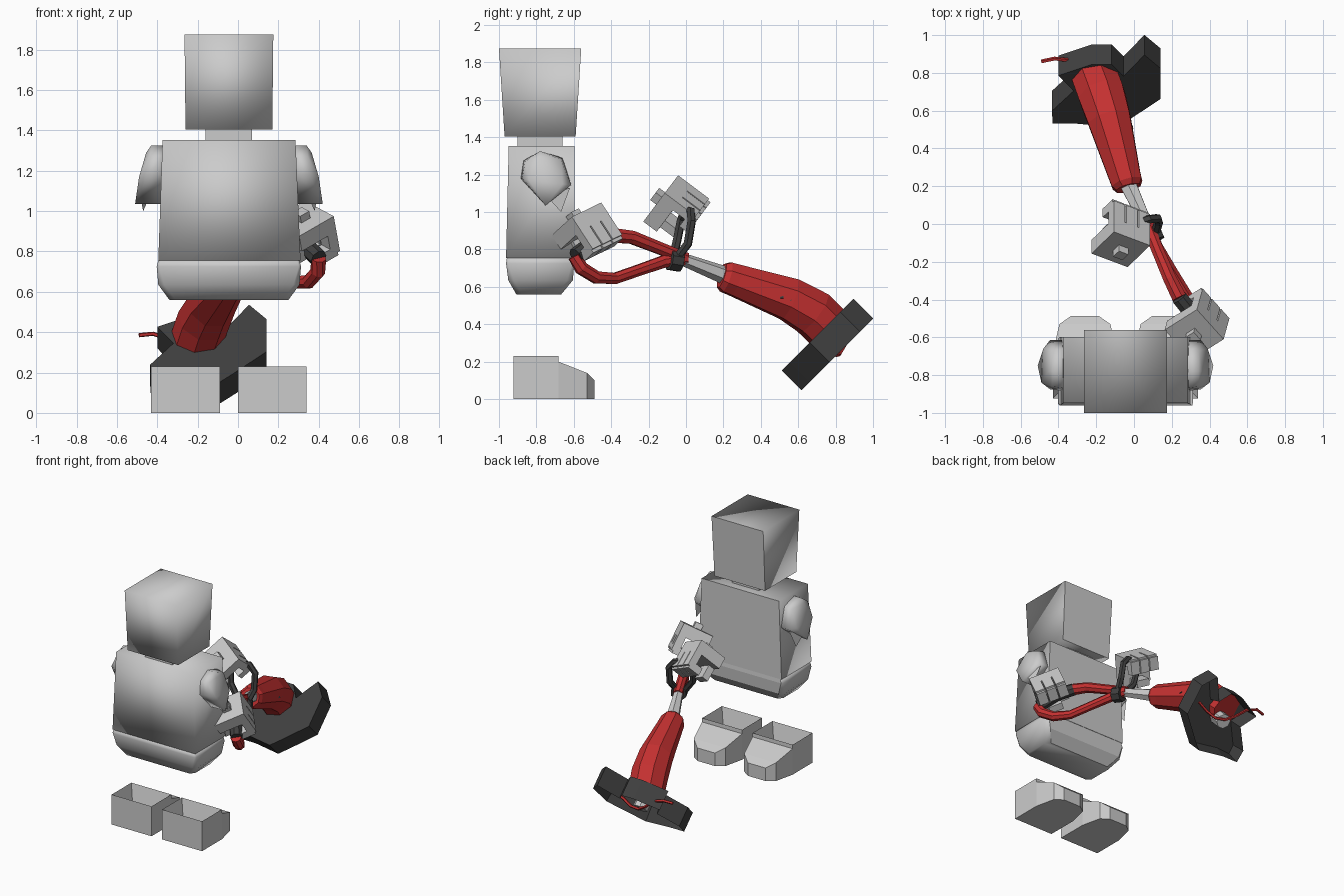
import bpy, bmesh, math
from mathutils import Vector as V

MID = -0.045  # symmetry plane of the figure


def mat(name, c):
    m = bpy.data.materials.new(name)
    m.diffuse_color = (*c, 1)
    return m


RED = mat("red_plastic", (0.55, 0.03, 0.03))
DARK = mat("dark_plastic", (0.05, 0.05, 0.05))


def finish(name, bm, m=None, soft=False):
    bmesh.ops.recalc_face_normals(bm, faces=bm.faces)
    if soft:  # soft shading everywhere except around the chest-side faces
        for f in bm.faces:
            f.smooth = True
            if f.normal.y > 0.7:
                for e in f.edges:
                    e.smooth = False
    me = bpy.data.meshes.new(name)
    bm.to_mesh(me)
    bm.free()
    ob = bpy.data.objects.new(name, me)
    bpy.context.collection.objects.link(ob)
    if m:
        me.materials.append(m)
    return ob


def skin(rings):
    bm = bmesh.new()
    vs = [[bm.verts.new(p) for p in r] for r in rings]
    n = len(vs[0])
    for a, b in zip(vs, vs[1:]):
        for i in range(n):
            bm.faces.new((a[i], a[(i + 1) % n], b[(i + 1) % n], b[i]))
    bm.faces.new(vs[0])
    bm.faces.new(vs[-1][::-1])
    bmesh.ops.recalc_face_normals(bm, faces=bm.faces)
    return bm


def rect(x0, x1, y0, y1, z):
    return [(x0, y0, z), (x1, y0, z), (x1, y1, z), (x0, y1, z)]


def octa(x0, x1, y0, y1, z, c):
    return [(x0 + c, y0, z), (x1 - c, y0, z), (x1, y0 + c, z), (x1, y1 - c, z),
            (x1 - c, y1, z), (x0 + c, y1, z), (x0, y1 - c, z), (x0, y0 + c, z)]


def tube(name, pts, radii, n=8, m=None, ref=(0, 0, 1)):
    pts = [V(p) for p in pts]
    if not isinstance(radii, list):
        radii = [radii] * len(pts)
    rings = []
    for i, p in enumerate(pts):
        t = (pts[min(i + 1, len(pts) - 1)] - pts[max(i - 1, 0)]).normalized()
        s = t.cross(V(ref)).normalized()
        u = s.cross(t)
        ang = [2 * math.pi * (k + 0.5) / n for k in range(n)]
        rings.append([p + radii[i] * (math.cos(a) * s + math.sin(a) * u) for a in ang])
    return finish(name, skin(rings), m)


def hull(name, pts, soft=False):
    bm = bmesh.new()
    for p in pts:
        bm.verts.new(p)
    r = bmesh.ops.convex_hull(bm, input=bm.verts)
    bmesh.ops.delete(bm, geom=[v for v in bm.verts if not v.link_faces], context='VERTS')
    ob = finish(name, bm)
    if soft:
        for f in ob.data.polygons:
            f.use_smooth = True
    return ob


# head, neck, torso, pelvis
finish("head", skin([rect(-0.26, 0.17, -0.97, -0.59, 1.405), rect(-0.265, 0.175, -1.0, -0.56, 1.875)]), soft=True)
finish("neck", skin([rect(-0.16, 0.07, -0.9, -0.66, 1.34), rect(-0.16, 0.07, -0.9, -0.66, 1.42)]))
finish("torso", skin([rect(-0.395, 0.31, -0.962, -0.597, 0.755), rect(-0.374, 0.285, -0.948, -0.597, 1.353)]), soft=True)
finish("pelvis", skin([octa(-0.34, 0.25, -0.907, -0.667, 0.56, 0.03),
                       octa(-0.395, 0.305, -0.95, -0.605, 0.635, 0.03),
                       octa(-0.403, 0.312, -0.962, -0.597, 0.725, 0.012),
                       octa(-0.395, 0.305, -0.958, -0.6, 0.755, 0.012)]), soft=True)

for side, s in (("left", -1), ("right", 1)):
    # short shoulder stub with a torn sleeve point
    inner = [(-0.78, 1.325), (-0.87, 1.275), (-0.885, 1.18), (-0.752, 1.035), (-0.613, 1.145), (-0.66, 1.29)]
    pts = [(MID + s * 0.32, y, z) for y, z in inner]
    pts += [(MID + s * d, y, z) for d, y, z in
            ((0.465, -0.75, 1.035), (0.385, -0.78, 1.325), (0.41, -0.78, 1.29), (0.445, -0.84, 1.17),
             (0.435, -0.66, 1.15), (0.4, -0.875, 1.18), (0.4, -0.615, 1.145), (0.39, -0.86, 1.27), (0.39, -0.67, 1.28))]
    hull(side + "_shoulder", pts, True)
    hull(side + "_sleeve_point", [(MID + s * d, y, z) for d, y, z in
         ((0.38, -0.74, 1.1), (0.44, -0.74, 1.08), (0.4, -0.62, 1.13), (0.425, -0.668, 1.0))])
    # boot with a hollow top
    cx = MID + s * 0.215
    prof = ((-0.923, 0.17, 0.23), (-0.683, 0.17, 0.23), (-0.682, 0.17, 0.2), (-0.53, 0.135, 0.14), (-0.488, 0.075, 0.1))
    bm = skin([[(cx - w, y, 0), (cx + w, y, 0), (cx + w, y, h), (cx - w, y, h)] for y, w, h in prof])
    top = [f for f in bm.faces if f.normal.z > 0.9 and f.calc_center_median().z > 0.22]
    bmesh.ops.inset_region(bm, faces=top, thickness=0.055)
    bmesh.ops.translate(bm, verts=top[0].verts, vec=(0, 0, -0.15))
    finish(side + "_boot", bm)


def hand(name, c, v, p, w, size):
    """Blocky gripping hand: v points from wrist to fingertips, p along the grip."""
    c, v, w = V(c), V(v).normalized(), V(w).normalized()
    p = V(p).normalized()
    boxes = [("palm", -0.5, -0.1, -0.5, 0.5, -0.5, 0.5),
             ("wrist_peg", -0.68, -0.48, -0.13, 0.13, -0.13, 0.13),
             ("thumb", -0.12, 0.35, -0.2, 0.25, -0.5, -0.27)]
    for i in range(3):
        a = -0.5 + i * 0.345
        boxes.append((f"finger_{i}", -0.12, 0.42, a, a + 0.31, 0.25, 0.5))
        boxes.append((f"fingertip_{i}", 0.25, 0.5, a, a + 0.31, 0.0, 0.44))
    for part, v0, v1, p0, p1, w0, w1 in boxes:
        r = [[c + size * (a * v + b * p + d * w) for b, d in ((p0, w0), (p1, w0), (p1, w1), (p0, w1))] for a in (v0, v1)]
        finish(f"{name}_{part}", skin(r))


hand("rear_hand", (0.335, -0.525, 0.87), (0.15, 0.54, -0.83), (0.63, -0.7, -0.34), (0.76, 0.48, 0.44), 0.225)
hand("front_hand", (-0.07, -0.045, 1.005), (0, 0.8, -0.6), (0.85, -0.32, -0.42), (0.53, 0.51, 0.68), 0.225)

# rear handle loop: two red branches, dark grip
tube("handle_lower", [(0.07, 0.0, 0.75), (0.12, -0.12, 0.735), (0.2, -0.25, 0.69), (0.28, -0.38, 0.645), (0.35, -0.48, 0.65),
     (0.395, -0.56, 0.7), (0.40, -0.595, 0.765)], [0.035, 0.035, 0.032, 0.032, 0.036, 0.038, 0.038], 8, RED)
tube("handle_upper", [(0.07, 0.0, 0.75), (0.13, -0.15, 0.81), (0.19, -0.29, 0.865), (0.24, -0.39, 0.875)],
     [0.035, 0.035, 0.038, 0.042], 8, RED)
tube("handle_grip", [(0.24, -0.39, 0.875), (0.32, -0.49, 0.84), (0.40, -0.59, 0.765)], 0.045, 8, DARK)

# shaft with clamp and front loop handle
tube("shaft", [(0.08, -0.03, 0.752), (-0.05, 0.25, 0.645)], [0.033, 0.052], 6)
tube("shaft_clamp", [(0.11, -0.09, 0.745), (0.085, -0.03, 0.735)], 0.058, 8, DARK)
tube("loop_handle", [(0.11, -0.06, 0.74), (0.13, 0.01, 0.83), (0.125, 0.03, 0.95), (0.08, 0.025, 1.005), (0.0, 0.0, 1.01),
     (-0.045, -0.025, 0.96), (-0.03, -0.045, 0.86), (0.06, -0.07, 0.75)], 0.024, 6, DARK, (-0.3, 0.9, -0.3))

# motor housing with vents
tube("motor_housing", [(-0.03, 0.19, 0.66), (-0.037, 0.215, 0.652), (-0.052, 0.265, 0.635), (-0.13, 0.55, 0.535), (-0.17, 0.68, 0.46),
     (-0.21, 0.79, 0.35)], [0.07, 0.088, 0.092, 0.122, 0.132, 0.13], 8, RED)
for i in range(3):
    y = 0.5 + i * 0.043
    x = -0.035 - i * 0.012
    tube(f"vent_{i}", [(x - 0.035, y, 0.645 - i * 0.012), (x + 0.022, y + 0.012, 0.535 - i * 0.012)], 0.014, 4, DARK, (0, 1, 0))

# guard: tilted open shell
outline = [(0.055, 0.28), (0.14, 0.18), (0.14, -0.05), (-0.02, -0.2), (-0.09, -0.262), (-0.3, -0.235), (-0.43, -0.235),
           (-0.435, -0.14), (-0.32, 0.01), (-0.4, 0.125), (-0.22, 0.21), (-0.12, 0.21), (-0.055, 0.12)]
c, along, axis = V((0, 0.75, 0.285)), V((0, 0.7071, 0.7071)), V((0, 0.7071, -0.7071))
bm = skin([[c + V((x, 0, 0)) + s * along + d * axis for x, s in outline] for d in (-0.075, 0.075)])
under = [f for f in bm.faces if f.normal.dot(axis) > 0.95]
bmesh.ops.inset_region(bm, faces=under, thickness=0.025)
bmesh.ops.translate(bm, verts=under[0].verts, vec=axis * -0.115)
finish("guard", bm, DARK)

# spool and cutting line
hub = c + V((-0.17, 0, 0))
tube("spool", [hub - axis * 0.05, hub + axis * 0.07], 0.055, 8)
tube("cutting_line", [(-0.49, 0.86, 0.385), (-0.42, 0.875, 0.392), (-0.33, 0.865, 0.36), (-0.25, 0.85, 0.29), (-0.17, 0.82, 0.24),
     (-0.09, 0.8, 0.235), (-0.02, 0.79, 0.27), (0.06, 0.8, 0.31)], 0.011, 5, RED)
